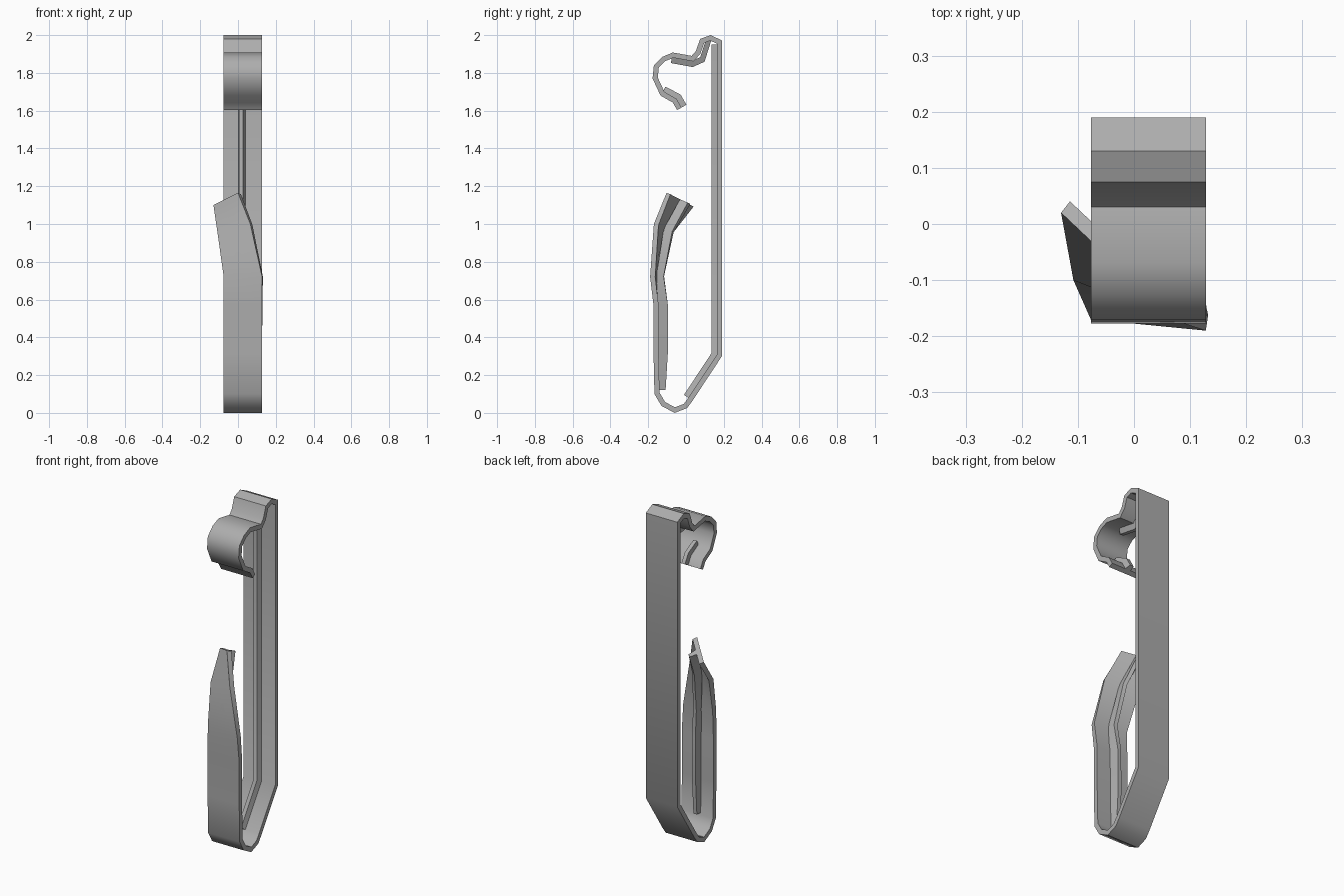
import bpy
import bmesh
import math
from mathutils import Vector

cube = bpy.data.objects.get("Cube")
if cube:
    bpy.data.objects.remove(cube, do_unlink=True)

grey = bpy.data.materials.new("clip grey")
grey.use_nodes = True
colour = (0.42, 0.42, 0.42, 1)
grey.diffuse_color = colour
grey.node_tree.nodes["Principled BSDF"].inputs["Base Color"].default_value = colour

X0, X1 = -0.077, 0.128
THICK = 0.027


def flat(points):
    """Stations of the band's two edges from a side profile of (y, z)."""
    return [(Vector((X0, y, z)), Vector((X1, y, z))) for y, z in points]


def inward(stations):
    """Mitred inward direction at each station."""
    mids = [(a + b) / 2 for a, b in stations]
    normals = []
    for i in range(len(mids) - 1):
        across = (stations[i][1] - stations[i][0]) + (stations[i + 1][1] - stations[i + 1][0])
        normals.append(across.cross(mids[i + 1] - mids[i]).normalized())
    result = []
    for i in range(len(mids)):
        p = normals[max(i - 1, 0)]
        q = normals[min(i, len(normals) - 1)]
        result.append((p + q) / (1 + p.dot(q)))
    return result


def sweep(name, stations, base, depths, span=(0, 1), top_span=None):
    """Bar along the stations, from offset base to base + depth."""
    top_span = top_span or span
    bm = bmesh.new()
    rings = []
    for (a, b), n, d in zip(stations, inward(stations), depths):
        corners = [a.lerp(b, span[0]) + n * base, a.lerp(b, span[1]) + n * base,
                   a.lerp(b, top_span[1]) + n * (base + d),
                   a.lerp(b, top_span[0]) + n * (base + d)]
        rings.append([bm.verts.new(c) for c in corners])
    for r, s in zip(rings, rings[1:]):
        for k in range(4):
            m = (k + 1) % 4
            bm.faces.new((r[k], r[m], s[m], s[k]))
    bm.faces.new(rings[0])
    bm.faces.new(rings[-1])
    bmesh.ops.recalc_face_normals(bm, faces=bm.faces)
    mesh = bpy.data.meshes.new(name)
    bm.to_mesh(mesh)
    bm.free()
    mesh.materials.append(grey)
    obj = bpy.data.objects.new(name, mesh)
    bpy.context.collection.objects.link(obj)
    bpy.ops.object.select_all(action="DESELECT")
    obj.select_set(True)
    bpy.context.view_layer.objects.active = obj
    bpy.ops.object.shade_smooth_by_angle(angle=math.radians(40))


# Twisted tip of the front arm: left and right edges
tip = [(Vector((-0.13, 0.02, 1.1)), Vector((0, -0.103, 1.165))),
       (Vector((-0.108, -0.1, 0.95)), Vector((0.065, -0.17, 1.0))),
       (Vector((X0, -0.17, 0.73)), Vector((X1, -0.19, 0.72)))]

# Band: down the front, round the bottom, up the back and over the hook
front = [(-0.172, 0.57), (-0.172, 0.32), (-0.167, 0.1)]
bend = [(-0.13, 0.037), (-0.06, 0.0), (0.005, 0.025), (0.035, 0.065)]
back = [(0.19, 0.3), (0.19, 1.972)]
hook = [(0.13, 2.0), (0.075, 1.98), (0.052, 1.915), (0.03, 1.89), (-0.07, 1.908),
        (-0.125, 1.885), (-0.17, 1.84), (-0.177, 1.77), (-0.135, 1.68),
        (-0.07, 1.643), (-0.047, 1.603)]
band = tip + flat(front + bend + back + hook)
sweep("clip_band", band, 0, [THICK] * len(band))

# Stiffening ribs along the inside of the band
RIB, RIB_TOP = (0.39, 0.57), (0.4, 0.51)
BASE = THICK - 0.003
sweep("front_rib", tip + flat(front[:2] + [(-0.17, 0.12)]), BASE,
      [0.045, 0.045, 0.038, 0.052, 0.052, 0.038], RIB, RIB_TOP)
sweep("back_rib", flat([bend[-1], back[0], (0.19, 1.95)]), BASE, [0.031] * 3, RIB, RIB_TOP)
sweep("hook_top_rib", flat([(0.085, 1.99), (0.055, 1.9), (0.03, 1.89), (-0.07, 1.908)]),
      BASE, [0.028, 0.03, 0.033, 0.033], RIB, RIB_TOP)
sweep("hook_end_rib", flat([(-0.135, 1.68), (-0.07, 1.643), (-0.047, 1.603)]),
      BASE, [0.03, 0.033, 0.033], RIB, RIB_TOP)
